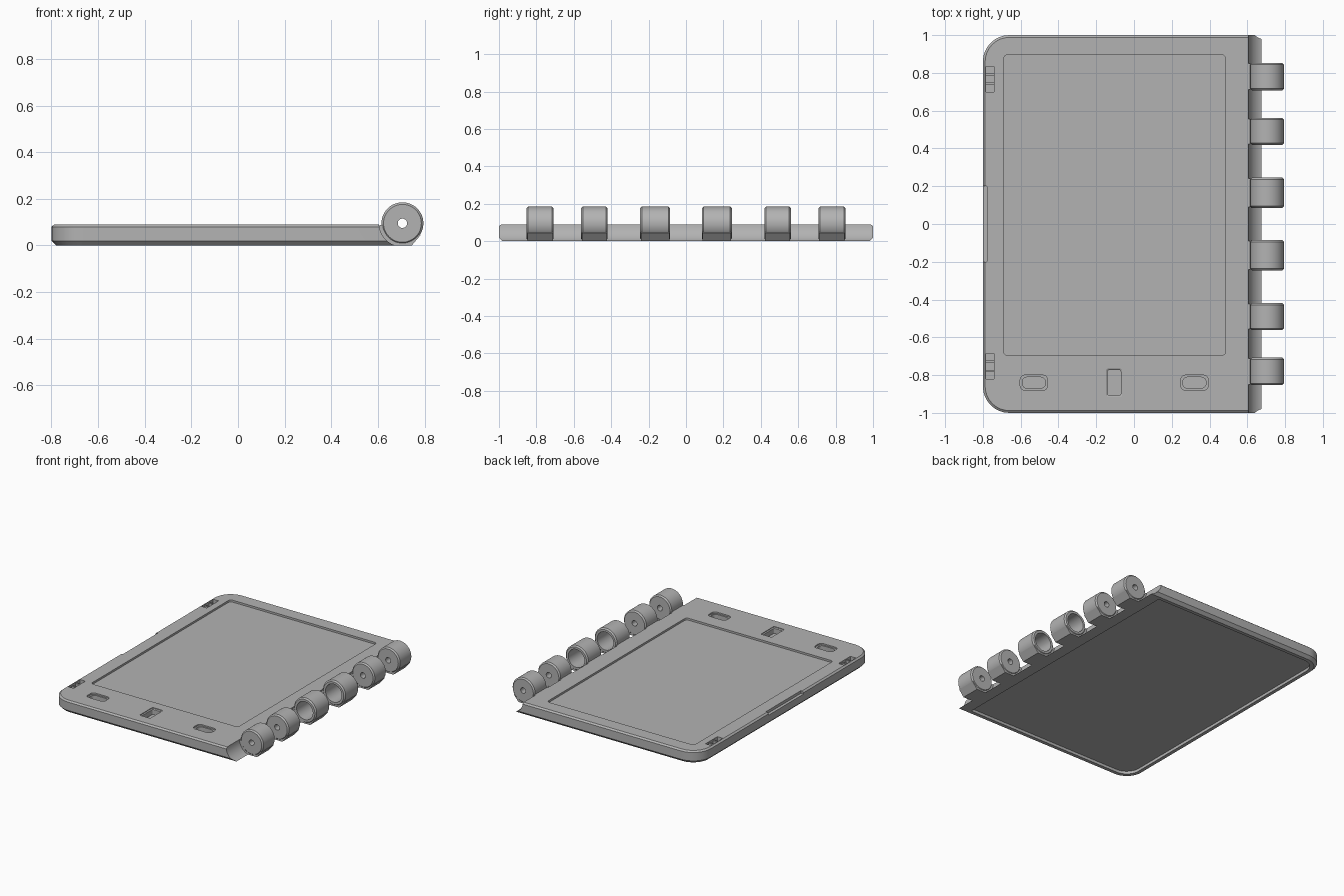
import bpy, bmesh, math
from mathutils import Vector

if "Cube" in bpy.data.objects:
    bpy.data.objects.remove(bpy.data.objects["Cube"])

GREY = (0.45, 0.45, 0.45, 1)
mat = bpy.data.materials.new("plain_grey")
mat.use_nodes = True
mat.diffuse_color = GREY
mat.node_tree.nodes["Principled BSDF"].inputs["Base Color"].default_value = GREY

HINGE_X, HINGE_Z, HINGE_R = 0.705, 0.095, 0.09


def loft(name, rings):
    """Solid through matching closed loops of points."""
    bm = bmesh.new()
    loops = [[bm.verts.new(p) for p in ring] for ring in rings]
    n = len(loops[0])
    for a, b in zip(loops, loops[1:]):
        for i in range(n):
            bm.faces.new((a[i], a[(i + 1) % n], b[(i + 1) % n], b[i]))
    bm.faces.new(loops[0])
    bm.faces.new(loops[-1])
    bmesh.ops.recalc_face_normals(bm, faces=bm.faces)
    mesh = bpy.data.meshes.new(name)
    bm.to_mesh(mesh)
    bm.free()
    mesh.materials.append(mat)
    ob = bpy.data.objects.new(name, mesh)
    bpy.context.collection.objects.link(ob)
    return ob


def outline(x0, x1, y0, y1, z, left_r, right_r, seg=8):
    """Rounded rectangle with separate radii for its left and right corners."""
    pts = []
    for cx, cy, r, start in ((x1 - right_r, y1 - right_r, right_r, 0),
                             (x0 + left_r, y1 - left_r, left_r, 90),
                             (x0 + left_r, y0 + left_r, left_r, 180),
                             (x1 - right_r, y0 + right_r, right_r, 270)):
        steps = seg if r else 0
        for k in range(steps + 1):
            a = math.radians(start + 90 * k / max(steps, 1))
            pts.append((cx + r * math.cos(a), cy + r * math.sin(a), z))
    return pts


def pocket(x, y, w, d, levels, r=0.01):
    """Cutter whose levels are (z, inset) pairs."""
    return loft("cutter", [outline(x - w / 2 + i, x + w / 2 - i, y - d / 2 + i,
                                   y + d / 2 - i, z, r, r, 4) for z, i in levels])


def barrel(name, y0, y1, r, bevel=0.0, seg=48):
    """Cylinder along y on the hinge axis."""
    rings = []
    stations = [(y0, r - bevel), (y0 + bevel, r), (y1 - bevel, r), (y1, r - bevel)]
    if not bevel:
        stations = [(y0, r), (y1, r)]
    for y, rad in stations:
        rings.append([(HINGE_X + rad * math.cos(math.tau * k / seg), y,
                       HINGE_Z + rad * math.sin(math.tau * k / seg)) for k in range(seg)])
    return loft(name, rings)


def combine(ob, other, operation="DIFFERENCE"):
    mod = ob.modifiers.new("combine", "BOOLEAN")
    mod.operation, mod.solver, mod.object = operation, "EXACT", other
    bpy.context.view_layer.objects.active = ob
    bpy.ops.object.modifier_apply(modifier=mod.name)
    bpy.data.objects.remove(other)


def smooth(ob):
    bpy.ops.object.select_all(action="DESELECT")
    ob.select_set(True)
    bpy.context.view_layer.objects.active = ob
    bpy.ops.object.shade_smooth_by_angle(angle=math.radians(25))


# Body plate, chamfered below and softened above on three sides
body = loft("cover_plate", [
    outline(-0.8 + i, 0.70, -1 + i, 1 - i, z, 0.14 - i, 0)
    for z, i in ((0, 0.02), (0.02, 0), (0.08, 0), (0.09, 0.012))])

# Concave hinge channel
combine(body, barrel("cutter", -1.1, 1.1, 0.1, seg=64))

# Shallow underside recess
combine(body, loft("cutter", [outline(-0.755, 0.59, -0.955, 0.955, z, 0.1, 0.01)
                              for z in (-0.05, 0.02)]))

# Screen recess
combine(body, pocket(-0.1025, 0.1, 1.175, 1.59, ((0.2, 0), (0.076, 0)), 0.02))

# Stepped button pockets
for x in (-0.53, 0.32):
    combine(body, pocket(x, -0.84, 0.145, 0.08,
                         ((0.2, 0), (0.08, 0), (0.08, 0.011), (0.045, 0.011)), 0.025))
combine(body, pocket(-0.105, -0.84, 0.085, 0.148,
                     ((0.2, 0), (0.085, 0), (0.08, 0.007), (0.045, 0.007))))

# Latch slots near the left edge, with small ribs
for side, y in (("back", 0.767), ("front", -0.753)):
    combine(body, pocket(-0.762, y, 0.044, 0.135, ((0.2, 0), (0.06, 0)), 0.003))
    for k in (-1, 1):
        rib = pocket(-0.762, y + k * 0.025, 0.044, 0.012, ((0.06, 0), (0.08, 0)), 0.001)
        rib.name = side + "_latch_rib"

# Thumb notch in the left edge
combine(body, pocket(-0.829, 0, 0.1, 0.4, ((0.2, 0), (0.07, 0)), 0.002))
smooth(body)

# Hinge knuckles with feet: four with pin holes, the middle two open
for side, s in (("back", 1), ("front", -1)):
    for place, y, width, hole in (("outer", 0.78, 0.145, 0.02),
                                  ("middle", 0.49, 0.142, 0.02),
                                  ("inner", 0.165, 0.16, 0.065)):
        y0, y1 = s * y - width / 2, s * y + width / 2
        knuckle = barrel(f"{side}_{place}_knuckle", y0, y1, HINGE_R, 0.009)
        profile = ((0.595, 0.0), (0.745, 0.0), (0.783, 0.045),
                   (0.705, 0.09), (0.64, 0.09), (0.595, 0.085))
        foot = loft("foot", [[(px, yy, pz) for px, pz in profile]
                             for yy in (y0 + 0.004, y1 - 0.004)])
        combine(knuckle, foot, "UNION")
        combine(knuckle, barrel("cutter", y0 - 0.1, y1 + 0.1, hole, seg=32))
        smooth(knuckle)
